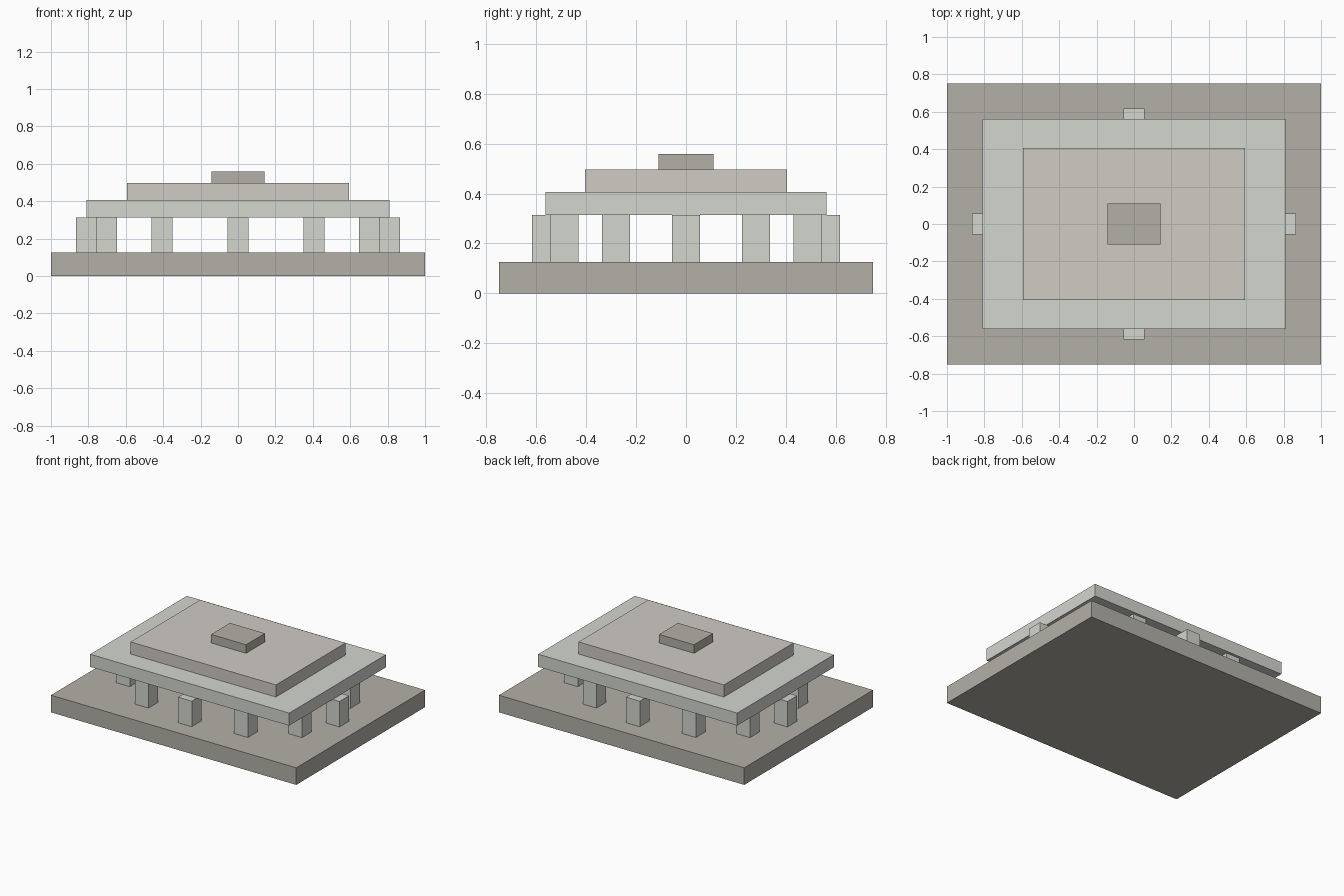
import bpy
from math import cos, sin, radians

if "Cube" in bpy.data.objects:
    bpy.data.objects.remove(bpy.data.objects["Cube"])


def material(name, color):
    mat = bpy.data.materials.new(name)
    mat.diffuse_color = (*color, 1)
    mat.use_nodes = True
    mat.node_tree.nodes["Principled BSDF"].inputs["Base Color"].default_value = mat.diffuse_color
    return mat


dark_stone = material("dark_stone", (0.456, 0.434, 0.392))
pale_stone = material("pale_stone", (0.658, 0.672, 0.624))
warm_stone = material("warm_stone", (0.631, 0.604, 0.558))


def block(name, x, y, width, depth, z0, z1, mat):
    """Box centred on x, y and spanning z0 to z1."""
    bpy.ops.mesh.primitive_cube_add(size=1, location=(x, y, (z0 + z1) / 2))
    obj = bpy.context.object
    obj.name = name
    obj.scale = (width, depth, z1 - z0)
    bpy.ops.object.transform_apply(location=False, rotation=False, scale=True)
    obj.data.materials.append(mat)
    return obj


# Base and stepped roof
block("base_platform", 0, 0, 2.0, 1.5, 0, 0.126, dark_stone)
block("roof_lower_slab", 0, 0, 1.622, 1.125, 0.314, 0.407, pale_stone)
block("roof_upper_slab", 0, 0, 1.186, 0.81, 0.407, 0.496, warm_stone)
block("roof_cap", 0, 0, 0.285, 0.22, 0.496, 0.559, dark_stone)

# Twelve square pillars around an ellipse
for i in range(12):
    a = radians(30 * i)
    block(f"pillar_{i + 1}", 0.811 * cos(a), 0.5625 * sin(a),
          0.112, 0.112, 0.126, 0.314, pale_stone)
